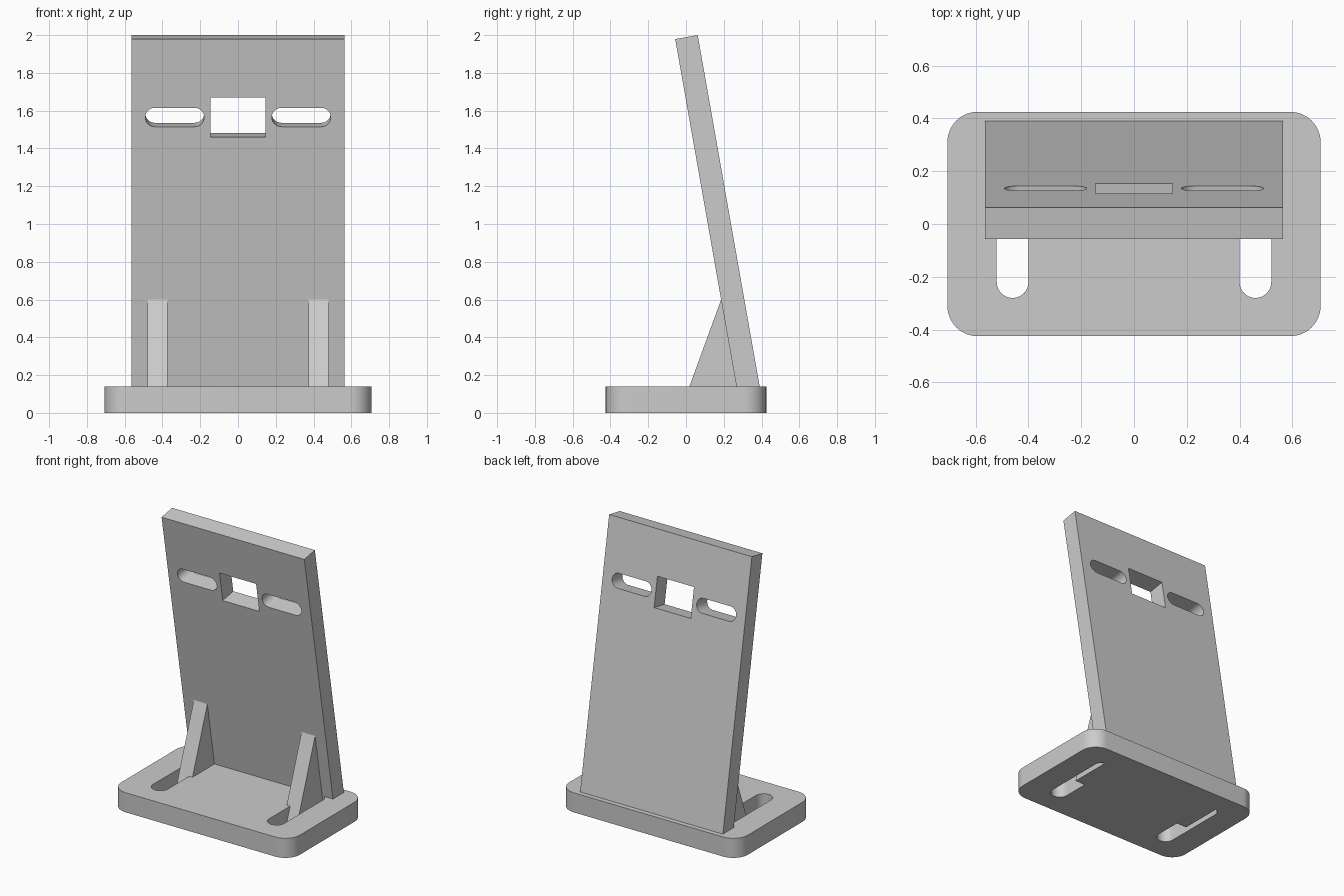
import bpy, bmesh, math
from mathutils import Matrix, Vector

default = bpy.data.objects.get("Cube")
if default:
    bpy.data.objects.remove(default, do_unlink=True)

grey = bpy.data.materials.new("plain grey")
grey.use_nodes = True
grey.diffuse_color = (0.6, 0.6, 0.6, 1)
grey.node_tree.nodes["Principled BSDF"].inputs["Base Color"].default_value = (0.6, 0.6, 0.6, 1)

TILT = math.radians(10)
BASE_TOP = 0.14


def rounded_rect(half_w, half_h, radius, steps=12):
    """Outline of a rectangle with rounded corners, centred on the origin."""
    pts = []
    for corner, (sx, sy) in enumerate([(1, 1), (-1, 1), (-1, -1), (1, -1)]):
        for i in range(steps + 1):
            a = (corner + i / steps) * math.pi / 2
            p = (sx * (half_w - radius) + radius * math.cos(a),
                 sy * (half_h - radius) + radius * math.sin(a))
            if not pts or math.dist(p, pts[-1]) > 1e-5:
                pts.append(p)
    if math.dist(pts[0], pts[-1]) < 1e-5:
        pts.pop()
    return pts


def prism(name, outline, axis, low, high, matrix=Matrix()):
    """Extrude a flat outline along one axis."""
    place = {"X": lambda a, b: Vector((low, a, b)),
             "Y": lambda a, b: Vector((a, low, b)),
             "Z": lambda a, b: Vector((a, b, low))}[axis]
    step = Vector([(high - low) * (axis == k) for k in "XYZ"])
    bm = bmesh.new()
    face = bm.faces.new([bm.verts.new(place(a, b)) for a, b in outline])
    new = bmesh.ops.extrude_face_region(bm, geom=[face])["geom"]
    bmesh.ops.translate(bm, vec=step,
                        verts=[v for v in new if isinstance(v, bmesh.types.BMVert)])
    bmesh.ops.recalc_face_normals(bm, faces=bm.faces)
    bm.transform(matrix)
    mesh = bpy.data.meshes.new(name)
    bm.to_mesh(mesh)
    bm.free()
    mesh.materials.append(grey)
    obj = bpy.data.objects.new(name, mesh)
    bpy.context.collection.objects.link(obj)
    return obj


def combine(target, other, operation):
    """Boolean another solid into the target and discard it."""
    mod = target.modifiers.new(operation.lower(), "BOOLEAN")
    mod.operation, mod.solver, mod.object = operation, "EXACT", other
    bpy.context.view_layer.objects.active = target
    bpy.ops.object.modifier_apply(modifier=mod.name)
    bpy.data.objects.remove(other, do_unlink=True)


# Rounded base with two mounting slots
bracket = prism("angled_bracket", rounded_rect(0.707, 0.425, 0.115), "Z", 0, BASE_TOP)
for side in (-1, 1):
    slot = prism("base_slot", rounded_rect(0.06, 0.28, 0.06), "Z", -0.1, 0.3,
                 Matrix.Translation((side * 0.46, 0, 0)))
    combine(bracket, slot, "DIFFERENCE")

# Leaning back plate, its foot sunk slightly into the base
slope = math.tan(TILT)
foot = BASE_TOP - 0.01
back_top = 0.39 - (2 - BASE_TOP) * slope
profile = [(0.267 + 0.01 * slope, foot), (0.39 + 0.01 * slope, foot), (back_top, 2),
           (back_top - 0.121 * math.cos(TILT), 2 - 0.121 * math.sin(TILT))]
plate = prism("back_plate", profile, "X", -0.565, 0.565)

# Square window and two side slots, cut square to the plate
hole_z = 1.565
hole_frame = (Matrix.Translation((0, 0.267 - (hole_z - BASE_TOP) * slope, hole_z))
              @ Matrix.Rotation(TILT, 4, "X"))
window = [(-0.145, -0.107), (0.145, -0.107), (0.145, 0.107), (-0.145, 0.107)]
combine(plate, prism("window", window, "Y", -0.3, 0.4, hole_frame), "DIFFERENCE")
for side in (-1, 1):
    slot = prism("plate_slot", rounded_rect(0.156, 0.051, 0.051), "Y", -0.3, 0.4,
                 hole_frame @ Matrix.Translation((side * 0.335, 0, 0)))
    combine(plate, slot, "DIFFERENCE")
combine(bracket, plate, "UNION")

# Triangular gussets running down through the base slots
gusset_profile = [(-0.033, 0), (0.186, 0.6), (0.2, 0.6), (0.29, 0.1), (0.29, 0)]
for side in (-1, 1):
    low, high = sorted((side * 0.373, side * 0.48))
    combine(bracket, prism("gusset", gusset_profile, "X", low, high), "UNION")

bpy.ops.object.select_all(action="DESELECT")
bracket.select_set(True)
bpy.context.view_layer.objects.active = bracket
bpy.ops.object.shade_smooth_by_angle(angle=math.radians(20))
